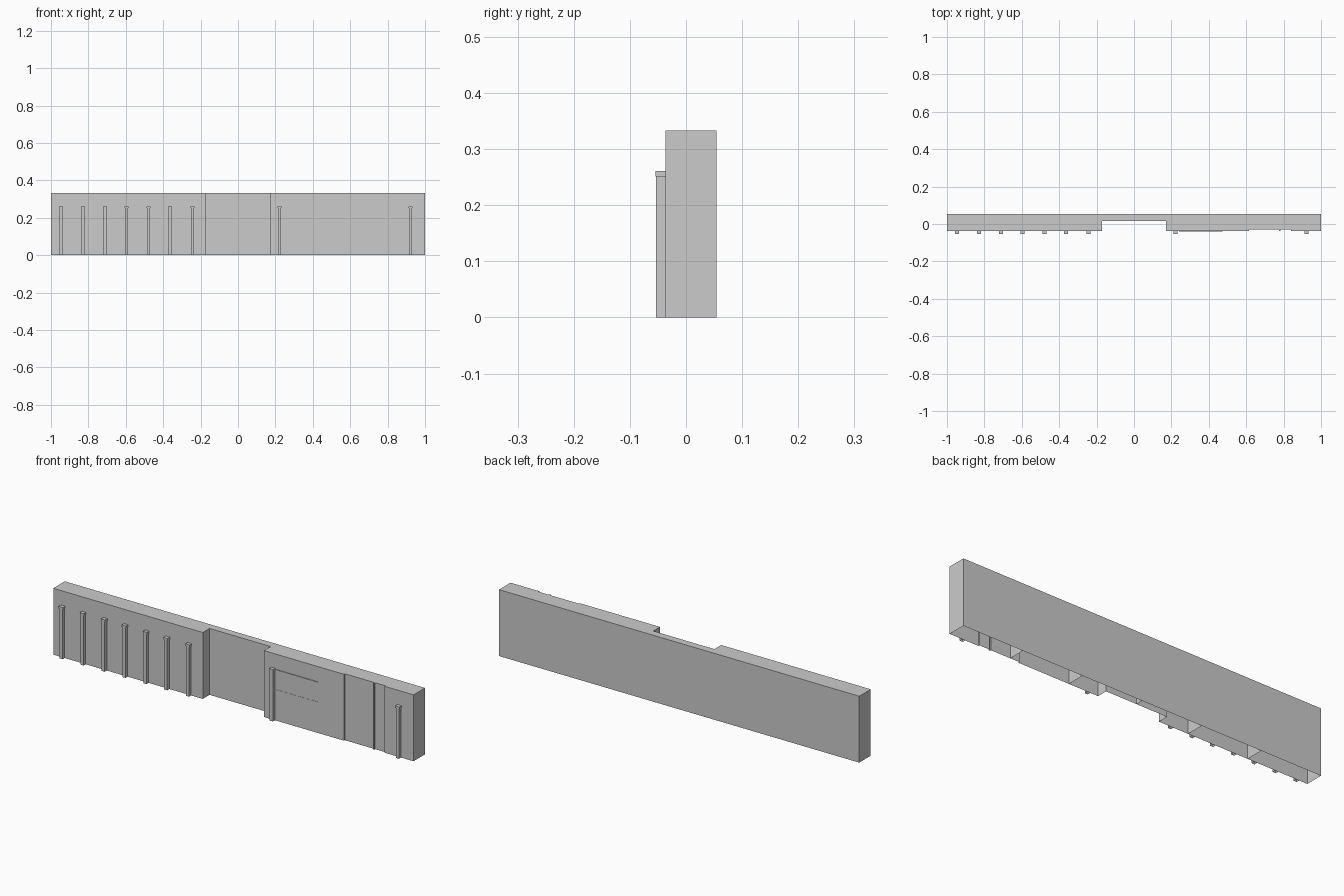
import bpy, bmesh

if "Cube" in bpy.data.objects:
    bpy.data.objects.remove(bpy.data.objects["Cube"])

H = 1 / 3            # wall height
BACK, FRONT = 0.0545, -0.0365
DEEP = 0.017         # central recess plane
SHALLOW = -0.030     # shallow bay plane


def make_object(name, bm):
    mesh = bpy.data.meshes.new(name)
    bm.to_mesh(mesh)
    bm.free()
    obj = bpy.data.objects.new(name, mesh)
    bpy.context.collection.objects.link(obj)
    return obj


def open_prism(bm, outline, z0, z1, cap_bottom=False):
    """Vertical walls around a counter-clockwise outline, closed on top."""
    low = [bm.verts.new((x, y, z0)) for x, y in outline]
    high = [bm.verts.new((x, y, z1)) for x, y in outline]
    n = len(outline)
    for i in range(n):
        j = (i + 1) % n
        bm.faces.new((low[i], low[j], high[j], high[i]))
    bm.faces.new(high)
    if cap_bottom:
        bm.faces.new(low[::-1])


def rect(x, half, y0, y1):
    return [(x - half, y0), (x + half, y0), (x + half, y1), (x - half, y1)]


def plane(bm, points):
    bm.faces.new([bm.verts.new(p) for p in points])


# Hollow wall shell: plan outline with central recess and ribbed shallow bay
outline = [
    (-1, FRONT), (-0.17, FRONT), (-0.17, DEEP), (0.17, DEEP), (0.17, FRONT),
    (0.614, FRONT), (0.614, SHALLOW), (0.775, SHALLOW), (0.775, FRONT),
    (0.782, FRONT), (0.782, SHALLOW), (0.84, SHALLOW), (0.84, FRONT),
    (1, FRONT), (1, BACK), (-1, BACK),
]
bm = bmesh.new()
open_prism(bm, outline, 0, H)
make_object("wall_shell", bm)

# Internal partitions between the six square modules, visible from below
bm = bmesh.new()
for i in range(1, 6):
    x = -1 + i / 3
    y0 = DEEP if i == 3 else SHALLOW if i == 5 else FRONT
    plane(bm, [(x, y0, 0), (x, BACK, 0), (x, BACK, H), (x, y0, H)])
make_object("partitions", bm)

# Pilasters: slim shaft with a slightly wider cap
for k, x in enumerate((-0.946, -0.829, -0.711, -0.596, -0.479,
                       -0.364, -0.243, 0.222, 0.922)):
    bm = bmesh.new()
    open_prism(bm, rect(x, 0.0085, -0.0535, FRONT), 0, 0.251)
    open_prism(bm, rect(x, 0.0115, -0.0545, FRONT), 0.251, 0.261, True)
    make_object(f"pilaster_{k + 1}", bm)

# Thin horizontal ledges on the right-hand wall
for name, z, out in (("upper_ledge", 0.257, 0.004), ("lower_ledge", 0.156, 0.001)):
    bm = bmesh.new()
    plane(bm, [(0.24, FRONT - out, z), (0.472, FRONT - out, z),
               (0.472, FRONT, z), (0.24, FRONT, z)])
    make_object(name, bm)
